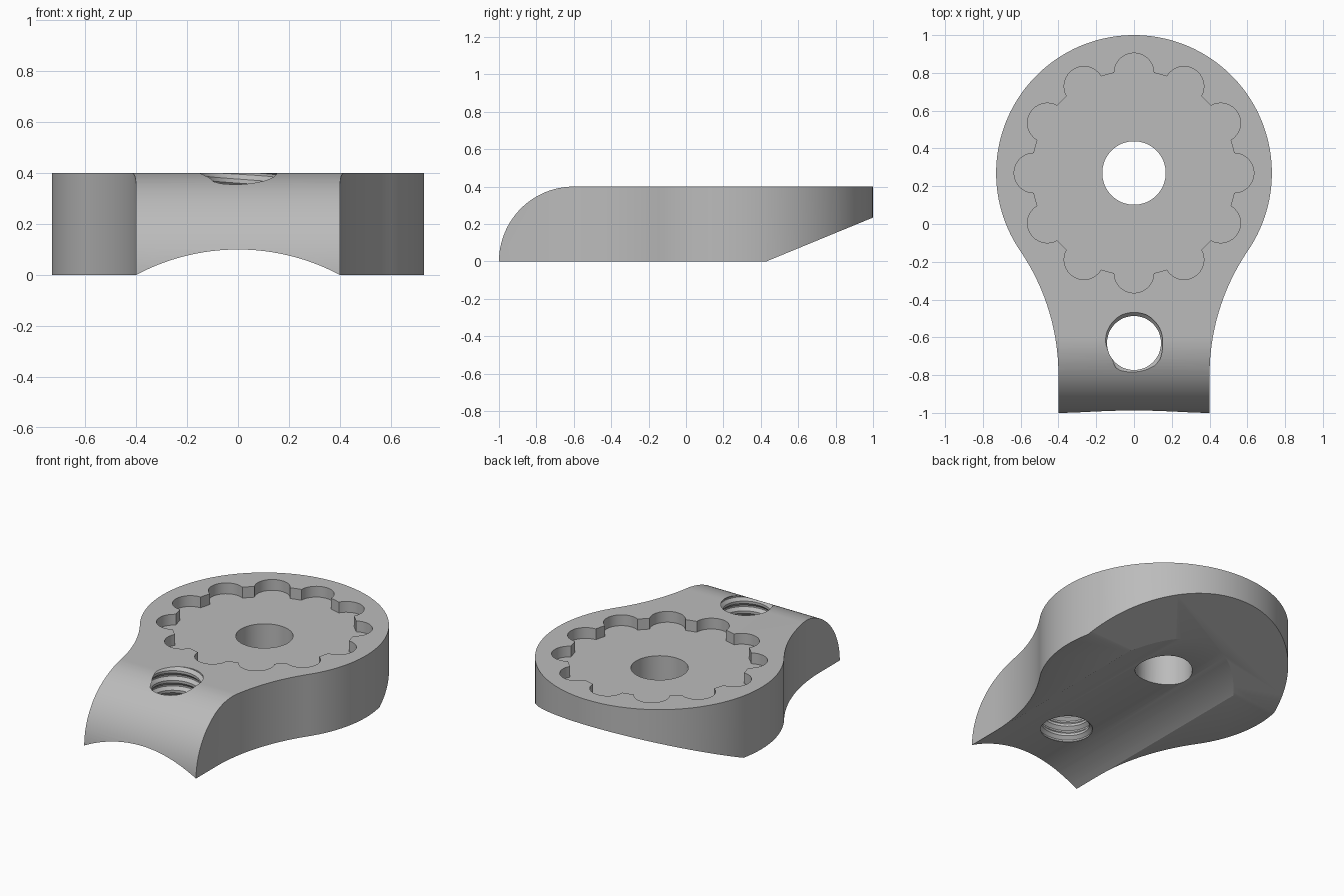
import bpy, bmesh
from math import sin, cos, pi, atan2, radians
from mathutils import Matrix, Vector

cube = bpy.data.objects.get("Cube")
if cube:
    bpy.data.objects.remove(cube)

grey = bpy.data.materials.new("plain_grey")
grey.use_nodes = True
colour = (0.5, 0.5, 0.5, 1)
grey.diffuse_color = colour
for node in grey.node_tree.nodes:
    if node.type == 'BSDF_PRINCIPLED':
        node.inputs["Base Color"].default_value = colour

HEIGHT = 0.4
HUB_Y, HUB_R = 0.27, 0.73
SCREW_Y = -0.63


def make_object(name, bm):
    bmesh.ops.recalc_face_normals(bm, faces=bm.faces)
    mesh = bpy.data.meshes.new(name)
    bm.to_mesh(mesh)
    bm.free()
    mesh.materials.append(grey)
    obj = bpy.data.objects.new(name, mesh)
    bpy.context.collection.objects.link(obj)
    return obj


def prism(name, points, start, end, axis='Z'):
    """Extrude a closed profile: (x, y) along Z, (y, z) along X, (x, z) along Y."""
    place = {'Z': lambda a, b, c: (a, b, c),
             'X': lambda a, b, c: (c, a, b),
             'Y': lambda a, b, c: (a, c, b)}[axis]
    bm = bmesh.new()
    low = [bm.verts.new(place(a, b, start)) for a, b in points]
    high = [bm.verts.new(place(a, b, end)) for a, b in points]
    bm.faces.new(low)
    bm.faces.new(high)
    n = len(points)
    for i in range(n):
        j = (i + 1) % n
        bm.faces.new((low[i], low[j], high[j], high[i]))
    return make_object(name, bm)


def arc(cx, cy, r, a, b, steps):
    return [(cx + r * cos(a + (b - a) * i / steps),
             cy + r * sin(a + (b - a) * i / steps)) for i in range(steps + 1)]


def circle(cx, cy, r, steps):
    return arc(cx, cy, r, 0, 2 * pi, steps)[:-1]


# Round head flowing through concave fillets into a straight neck
fillet_r, fillet_y = 1.17, -0.8
touch = atan2(fillet_y - HUB_Y, 0.4 + fillet_r)
half = [(0.4, -1.1)]
half += arc(0.4 + fillet_r, fillet_y, fillet_r, pi, pi + touch, 24)
half += arc(0, HUB_Y, HUB_R, touch, pi / 2, 48)[1:]
outline = half + [(-x, y) for x, y in reversed(half[:-1])]
body = prism("mounting_plate", outline, -0.1, 0.5)

# Side shape: rounded front edge and sloped rear underside
side = arc(-0.6, 0, HEIGHT, pi, pi / 2, 32)
side += [(1.2, HEIGHT), (1.2, 0.317), (0.43, 0)]
side_shape = prism("side_shape_cutter", side, -1, 1, 'X')

# Shallow lengthwise channel underneath
channel = prism("channel_cutter", circle(0, -0.75, 0.85, 160), -1.3, 1.3, 'Y')

# Twelve-lobed recess in the top
lobes = []
for k in range(12):
    a = k * pi / 6
    lobes += arc(0.53 * cos(a), HUB_Y + 0.53 * sin(a), 0.105, a - pi / 2, a + pi / 2, 16)
    mid = a + pi / 12
    lobes.append((0.54 * cos(mid), HUB_Y + 0.54 * sin(mid)))
recess = prism("recess_cutter", lobes, HEIGHT - 0.07, 0.6)

# Plain bore in the middle of the head
bore = prism("bore_cutter", circle(0, HUB_Y, 0.168, 64), -0.3, 0.7)


# Helical thread cutter for the screw hole
def thread(name, pitch, minor, major, bottom, turns, n=48):
    profile = ((0, minor), (0.25, minor), (0.55, major), (0.7, major))
    m = len(profile)
    bm = bmesh.new()
    grid = {}
    for i in range(n * (turns + 1) + 1):
        a = 2 * pi * i / n
        for j, (f, r) in enumerate(profile):
            if i <= n * turns or j == 0:
                z = bottom + pitch * (i / n + f)
                grid[i, j] = bm.verts.new((r * cos(a), SCREW_Y + r * sin(a), z))

    def vert(i, j):
        return grid[i, j] if j < m else grid[i + n, 0]

    for i in range(n * turns):
        for j in range(m):
            bm.faces.new((vert(i, j), vert(i + 1, j), vert(i + 1, j + 1), vert(i, j + 1)))
    # Fan caps at both ends, clear of the plate
    for z in (bottom - 0.05, bottom + pitch * (turns + 1) + 0.05):
        centre = bm.verts.new((0, SCREW_Y, z))
        middle = bottom + pitch * turns / 2
        rim = [e for e in bm.edges if len(e.link_faces) == 1
               and (e.verts[0].co.z < middle) == (z < middle)
               and centre not in e.verts]
        for e in rim:
            bm.faces.new((e.verts[0], e.verts[1], centre))
    return make_object(name, bm)


screw = thread("thread_cutter", 0.0635, 0.143, 0.162, -0.1, 9)

# Apply the cuts in order
cutters = [(side_shape, 'INTERSECT')]
cutters += [(c, 'DIFFERENCE') for c in (channel, recess, bore, screw)]
for cutter, operation in cutters:
    cutter.hide_render = True
    mod = body.modifiers.new(cutter.name, 'BOOLEAN')
    mod.object = cutter
    mod.operation = operation
    mod.solver = 'EXACT'
bpy.context.view_layer.update()
graph = bpy.context.evaluated_depsgraph_get()
result = bpy.data.meshes.new_from_object(body.evaluated_get(graph))
body.modifiers.clear()
body.data = result
for cutter, operation in cutters:
    bpy.data.objects.remove(cutter)

# Smooth curved walls, keep the edges crisp
for obj in bpy.context.selected_objects:
    obj.select_set(False)
body.select_set(True)
bpy.context.view_layer.objects.active = body
bpy.ops.object.shade_smooth_by_angle(angle=radians(25))
